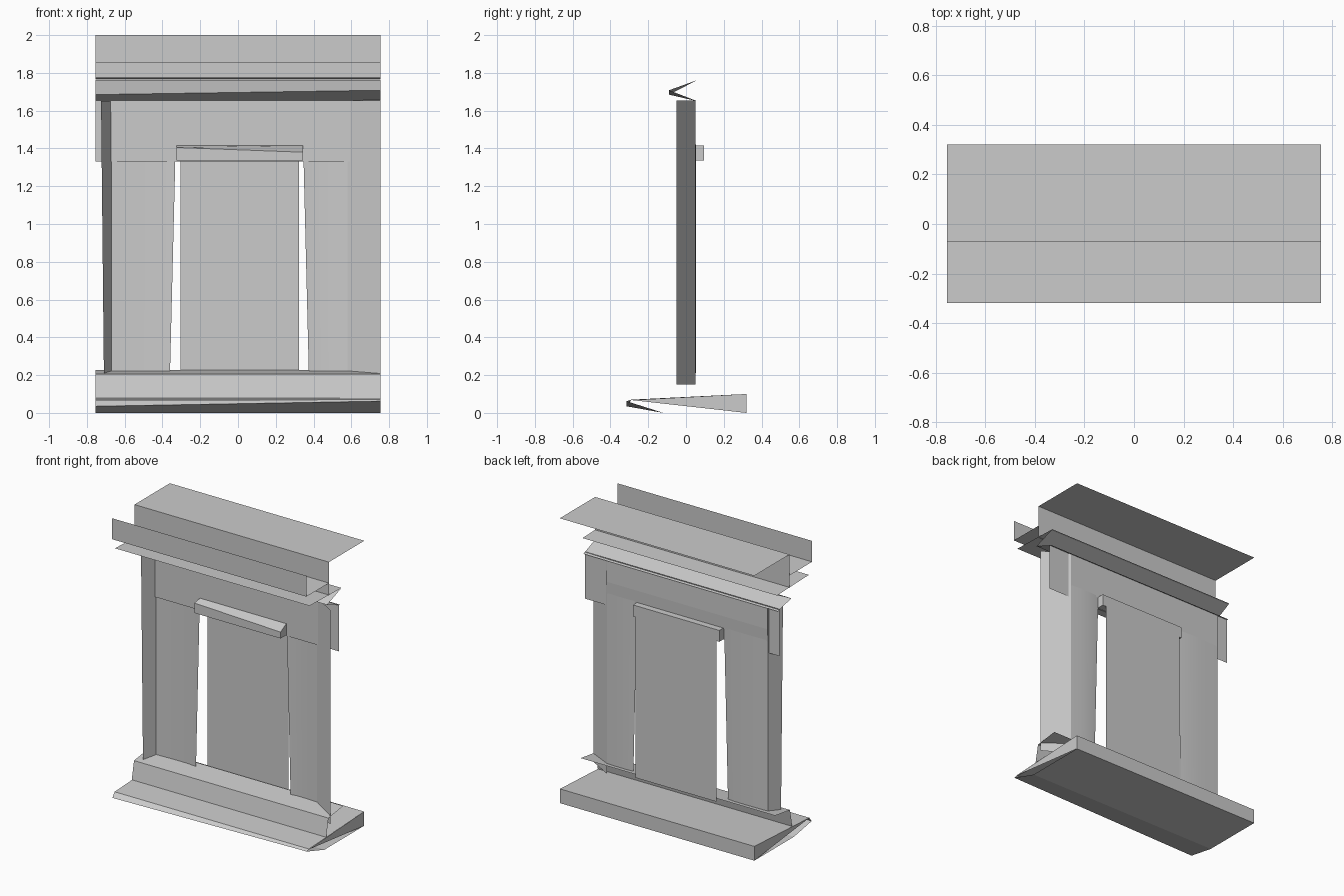
import bpy, bmesh

if "Cube" in bpy.data.objects:
    bpy.data.objects.remove(bpy.data.objects["Cube"])

W = 0.755


def make(name, verts, faces):
    me = bpy.data.meshes.new(name)
    me.from_pydata(verts, [], faces)
    me.update()
    ob = bpy.data.objects.new(name, me)
    bpy.context.collection.objects.link(ob)
    return ob


# Sheet running along x: (y, z) profile at the left end, optional other one at the right
def run(name, left, right=None, x0=-W, x1=W, closed=False):
    right = right or left
    n = len(left)
    verts = [(x0, y, z) for y, z in left] + [(x1, y, z) for y, z in right]
    m = n if closed else n - 1
    faces = [(i, i + n, (i + 1) % n + n, (i + 1) % n) for i in range(m)]
    if closed:
        faces += [tuple(range(n)), tuple(range(2 * n - 1, n - 1, -1))]
    return make(name, verts, faces)


# Upright sheet: (x, y) plan at the bottom and at the top
def upright(name, low, high, z0, z1):
    n = len(low)
    verts = [(x, y, z0) for x, y in low] + [(x, y, z1) for x, y in high]
    return make(name, verts, [(i, i + 1, i + 1 + n, i + n) for i in range(n - 1)])


# Cornice: front fascia and soffit, upper block, lower shelf, V moulding
run("cornice_fascia", [(-.32, 2), (-.32, 1.853), (-.07, 1.853)])
run("cornice_block", [(.322, 2), (-.07, 2), (-.07, 1.765)])
run("cornice_shelf", [(-.285, 1.775), (.07, 1.765)])
run("cornice_moulding", [(.06, 1.762), (-.09, 1.685), (.06, 1.65)],
    [(.06, 1.762), (-.09, 1.708), (.06, 1.65)])

# Frieze across the full width
run("frieze", [(.043, 1.33), (.043, 1.66)])

# Back frame: flat head and two legs around the opening, flaring to the foot
run("frame_head", [(.05, 1.41), (.054, 1.50), (.052, 1.65)], x0=-.67, x1=.58)
left_leg = upright("left_leg", [(-.67, .05), (-.54, .054), (-.43, .054), (-.36, .048)],
                   [(-.67, .05), (-.54, .054), (-.42, .054), (-.33, .048)], .21, 1.42)
right_leg = upright("right_leg", [(.58, .05), (.50, .054), (.415, .054), (.375, .048)],
                    [(.58, .05), (.50, .054), (.40, .054), (.345, .048)], .21, 1.42)
for leg in (left_leg, right_leg):
    leg.data.shade_smooth()

# Outer side returns
upright("left_return", [(-.71, -.04), (-.67, .05)], [(-.725, -.04), (-.67, .05)], .21, 1.65)
upright("right_return", [(.755, -.05), (.58, .05)], [(.755, -.05), (.58, .05)], .15, 1.655)

# Door panel and bar above it
run("door_panel", [(.10, .21), (.10, 1.41)], x0=-.305, x1=.322)
run("door_bar", [(-.02, 1.335), (-.02, 1.405), (.04, 1.415), (.095, 1.415), (.095, 1.335)],
    [(-.02, 1.335), (-.02, 1.38), (.04, 1.415), (.095, 1.415), (.095, 1.335)],
    x0=-.325, x1=.345, closed=True)

# Plinth riser and sill
run("plinth", [(-.10, .08), (-.075, .205), (.09, .228)])

# Base slab with pointed front edge and wedge-shaped ends
run("base_slab", [(-.12, 0), (-.315, .035), (-.29, .068), (.32, .10), (.32, 0)],
    [(-.12, 0), (-.315, .062), (-.29, .070), (.32, .10), (.32, 0)])
run("base_underside", [(-.12, 0), (.32, 0)])
for side, x in (("left", -W), ("right", W)):
    make(side + "_base_end", [(x, .32, 0), (x, .32, .1), (x, -.29, .068)], [(0, 1, 2)])
